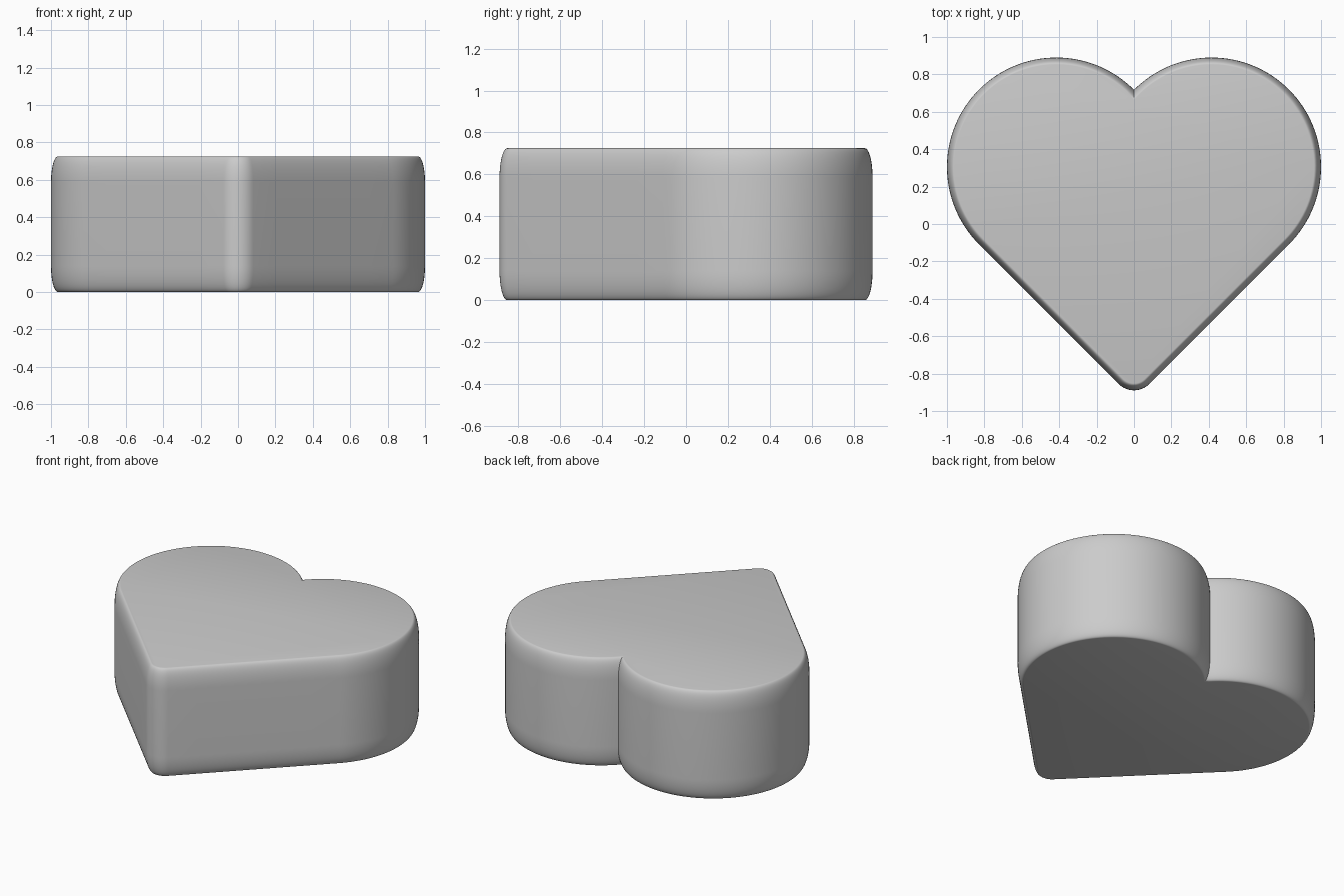
import bpy, bmesh, math

if "Cube" in bpy.data.objects:
    bpy.data.objects.remove(bpy.data.objects["Cube"])

LOBE_X, LOBE_Y, LOBE_R = 0.415, 0.305, 0.585   # round lobes
TIP_R = 0.116                                   # rounded lower point
TIP_Y = LOBE_Y - LOBE_X - LOBE_R * math.sqrt(2) + 0.0 + TIP_R * math.sqrt(2)
HEIGHT = 0.725
EDGE_IN, EDGE_UP, EDGE_SEG = 0.037, 0.14, 12    # elliptical rim rounding


def arc(cx, cy, r, a0, a1, n):
    return [(cx + r * math.cos(a0 + (a1 - a0) * i / n),
             cy + r * math.sin(a0 + (a1 - a0) * i / n)) for i in range(n + 1)]


def heart(d):
    """Heart outline moved inwards by d, counter-clockwise from the tip."""
    r = LOBE_R - d
    notch = math.acos(-LOBE_X / r)
    tip = arc(0, TIP_Y, TIP_R - d, -math.pi / 2, -math.pi / 4, 8)
    lobe = arc(LOBE_X, LOBE_Y, r, -math.pi / 4, notch, 64)
    (x0, y0), (x1, y1) = tip[-1], lobe[0]
    side = [(x0 + (x1 - x0) * t / 6, y0 + (y1 - y0) * t / 6) for t in range(1, 6)]
    right = tip + side + lobe
    right[0] = (0, right[0][1])
    right[-1] = (0, right[-1][1])
    return right + [(-x, y) for x, y in reversed(right[1:-1])]


# Rim profile: (inset, height) from bottom to top
lower = []
for i in range(EDGE_SEG + 1):
    a = math.pi / 2 * i / EDGE_SEG
    lower.append((EDGE_IN * (1 - math.sin(a)), EDGE_UP * (1 - math.cos(a))))
profile = lower + [(d, HEIGHT - z) for d, z in reversed(lower)]

# Stack the outlines, bridge them and cap both ends
bm = bmesh.new()
rings = [[bm.verts.new((x, y, z)) for x, y in heart(d)] for d, z in profile]
n = len(rings[0])
for a, b in zip(rings, rings[1:]):
    for i in range(n):
        j = (i + 1) % n
        bm.faces.new((a[i], a[j], b[j], b[i]))
bm.faces.new(rings[-1])
bm.faces.new(rings[0][::-1])
bmesh.ops.recalc_face_normals(bm, faces=bm.faces)

mesh = bpy.data.meshes.new("heart_block")
bm.to_mesh(mesh)
bm.free()
obj = bpy.data.objects.new("heart_block", mesh)
bpy.context.collection.objects.link(obj)
bpy.context.view_layer.objects.active = obj
obj.select_set(True)
bpy.ops.object.shade_smooth_by_angle(angle=math.radians(40))
